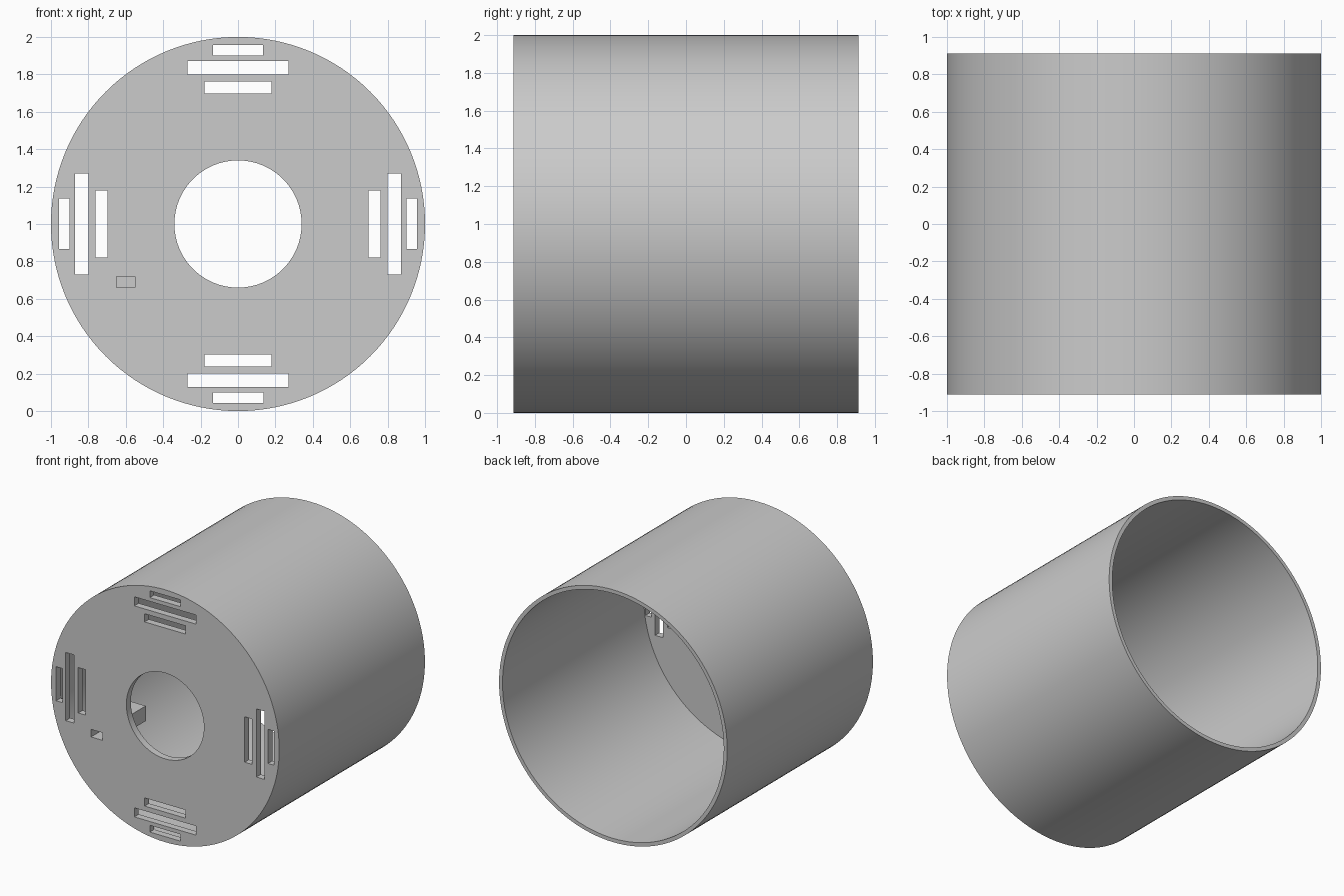
import bpy, bmesh
from math import radians
from mathutils import Matrix, Vector

if "Cube" in bpy.data.objects:
    bpy.data.objects.remove(bpy.data.objects["Cube"], do_unlink=True)

FRONT, BACK, PLATE = -0.912, 0.912, 0.055
CENTRE = Vector((0, 0, 1))

grey = bpy.data.materials.new("plain grey")
grey.use_nodes = True
colour = (0.6, 0.6, 0.6, 1)
grey.diffuse_color = colour
grey.node_tree.nodes["Principled BSDF"].inputs["Base Color"].default_value = colour


def make_object(name, bm):
    bmesh.ops.recalc_face_normals(bm, faces=bm.faces)
    mesh = bpy.data.meshes.new(name)
    bm.to_mesh(mesh)
    bm.free()
    mesh.materials.append(grey)
    obj = bpy.data.objects.new(name, mesh)
    bpy.context.collection.objects.link(obj)
    return obj


def add_box(bm, low, high):
    low, high = Vector(low), Vector(high)
    place = Matrix.Translation((low + high) / 2) @ Matrix.Diagonal((*(high - low), 1))
    return bmesh.ops.create_cube(bm, size=1, matrix=place)["verts"]


def cut(obj, cutter):
    mod = obj.modifiers.new("openings", "BOOLEAN")
    mod.operation, mod.solver, mod.object = "DIFFERENCE", "EXACT", cutter
    bpy.context.view_layer.objects.active = obj
    bpy.ops.object.modifier_apply(modifier=mod.name)


# Drum: open at the back, front plate with a round hole
bm = bmesh.new()
inner = FRONT + PLATE
profile = [(0.34, FRONT), (1, FRONT), (1, BACK), (0.97, BACK), (0.97, inner), (0.34, inner)]
ring = [bm.verts.new((r, y, 1)) for r, y in profile]
edges = [bm.edges.new((ring[i - 1], ring[i])) for i in range(len(ring))]
bmesh.ops.spin(bm, geom=ring + edges, cent=CENTRE, axis=(0, 1, 0),
               angle=radians(360), steps=128, use_merge=True)
bmesh.ops.remove_doubles(bm, verts=bm.verts, dist=0.0001)
drum = make_object("drum", bm)

# Closed sleeve behind the small socket
bm = bmesh.new()
add_box(bm, (-0.68, inner - 0.005, 0.63), (-0.52, FRONT + 0.5, 0.75))
sleeve = make_object("socket_sleeve", bm)

# Cutters: three slots on each of four sides, plus the socket
bm = bmesh.new()
slots = [(0.902, 0.956, 0.135), (0.80, 0.872, 0.27), (0.697, 0.762, 0.18)]
for quarter in range(4):
    turn = Matrix.Rotation(radians(90 * quarter), 3, "Y")
    for near, far, half in slots:
        verts = add_box(bm, (-half, FRONT - 0.1, 1 + near), (half, inner + 0.05, 1 + far))
        bmesh.ops.rotate(bm, verts=verts, cent=CENTRE, matrix=turn)
add_box(bm, (-0.65, FRONT - 0.1, 0.66), (-0.55, FRONT + 0.47, 0.72))
cutter = make_object("opening_cutter", bm)
cutter.hide_render = True

for part in (drum, sleeve):
    cut(part, cutter)
bpy.data.objects.remove(cutter, do_unlink=True)

# Smooth round walls, crisp rims
bpy.ops.object.select_all(action="DESELECT")
drum.select_set(True)
bpy.context.view_layer.objects.active = drum
bpy.ops.object.shade_smooth_by_angle(angle=radians(30))
